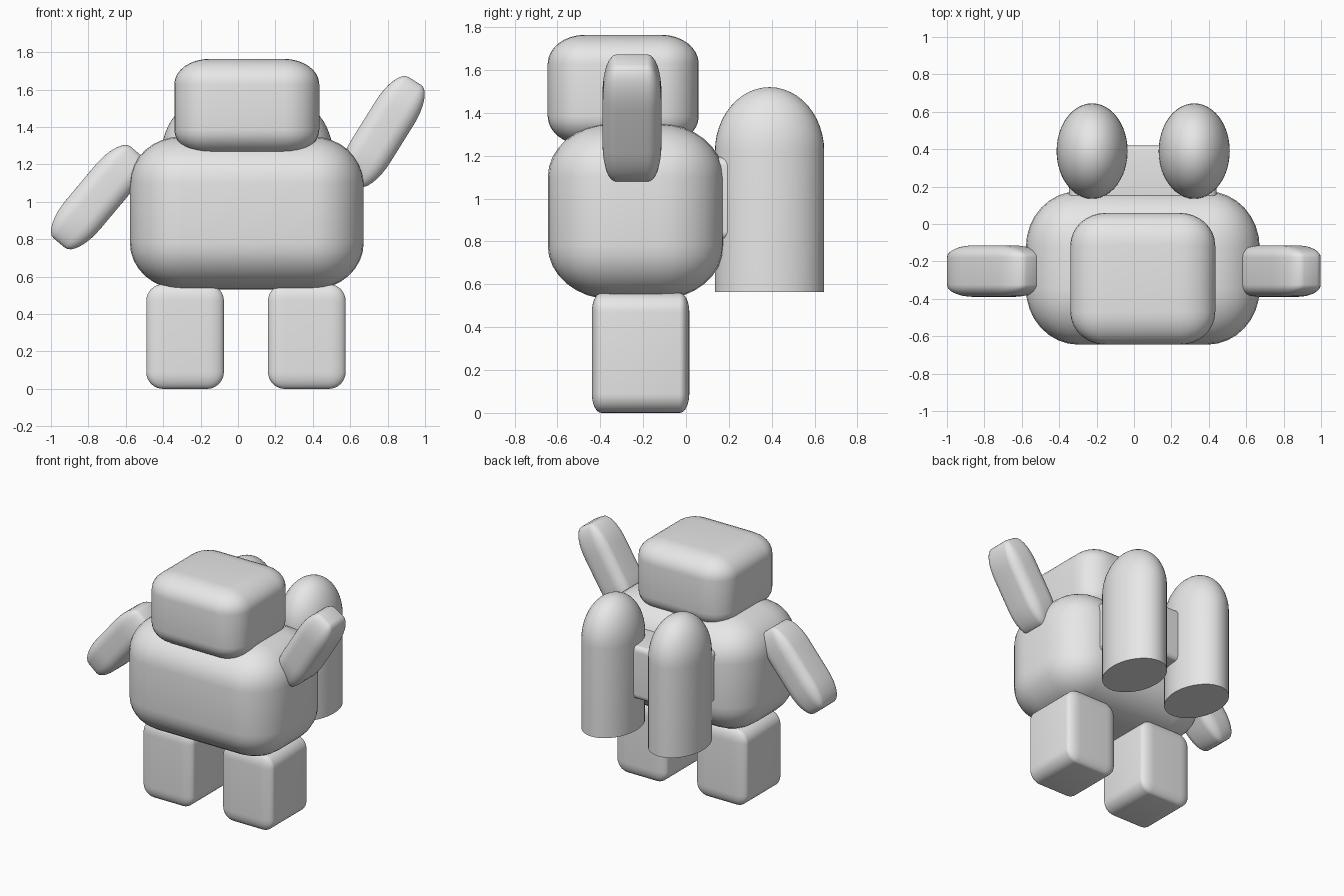
import bpy, bmesh, math
from mathutils import Matrix, Vector

if "Cube" in bpy.data.objects:
    bpy.data.objects.remove(bpy.data.objects["Cube"], do_unlink=True)

grey = bpy.data.materials.new("plain grey")
grey.use_nodes = True
grey.diffuse_color = (0.8, 0.8, 0.8, 1)
grey.node_tree.nodes["Principled BSDF"].inputs["Base Color"].default_value = (0.8, 0.8, 0.8, 1)


def finish(name, bm, location, tilt=0):
    """Turn a bmesh into a smooth-shaded grey object."""
    bmesh.ops.recalc_face_normals(bm, faces=bm.faces)
    mesh = bpy.data.meshes.new(name)
    bm.to_mesh(mesh)
    bm.free()
    mesh.materials.append(grey)
    obj = bpy.data.objects.new(name, mesh)
    bpy.context.collection.objects.link(obj)
    obj.location = location
    obj.rotation_euler.y = tilt
    bpy.ops.object.select_all(action="DESELECT")
    obj.select_set(True)
    bpy.context.view_layer.objects.active = obj
    bpy.ops.object.shade_smooth_by_angle(angle=math.radians(40))
    return obj


def rounded_box(name, centre, size, radii, tilt=0):
    """Box whose corners are ellipsoids with a radius for each axis."""
    bm = bmesh.new()
    bmesh.ops.create_cube(bm, size=1)
    unit = [s / r for s, r in zip(size, radii)]
    bmesh.ops.scale(bm, vec=Vector(unit), verts=bm.verts)
    bmesh.ops.bevel(bm, geom=bm.edges[:], offset=1, offset_type="OFFSET",
                    segments=8, profile=0.5, affect="EDGES", clamp_overlap=True)
    bmesh.ops.scale(bm, vec=Vector(radii), verts=bm.verts)
    return finish(name, bm, centre, tilt)


def tank(name, x):
    """Flat-bottomed oval cylinder with a domed top, spun from a profile."""
    straight, dome, steps = 0.655, 0.30, 12
    profile = [(0, 0), (1, 0), (1, straight)]
    for i in range(1, steps + 1):
        a = math.pi / 2 * i / steps
        profile.append((math.cos(a), straight + dome * math.sin(a)))
    bm = bmesh.new()
    verts = [bm.verts.new((r, 0, z)) for r, z in profile]
    edges = [bm.edges.new(pair) for pair in zip(verts, verts[1:])]
    bmesh.ops.spin(bm, geom=verts + edges, cent=(0, 0, 0), axis=(0, 0, 1),
                   angle=math.tau, steps=48, use_duplicate=False)
    bmesh.ops.remove_doubles(bm, verts=bm.verts, dist=0.0005)
    bmesh.ops.scale(bm, vec=Vector((0.19, 0.255, 1)), verts=bm.verts)
    return finish(name, bm, (x, 0.39, 0.565))


# Trunk and head
rounded_box("body", (0.047, -0.235, 0.94), (1.25, 0.82, 0.82), (0.28, 0.30, 0.25))
rounded_box("head", (0.047, -0.293, 1.507), (0.775, 0.705, 0.515), (0.19, 0.175, 0.135))

# Legs
for side, x in (("left", 0.368), ("right", -0.283)):
    rounded_box(side + "_leg", (x, -0.212, 0.28), (0.415, 0.455, 0.56), (0.09, 0.045, 0.09))

# Arms: left one raised, right one lowered
for side, x, z, lift in (("left", 0.775, 1.375, 58), ("right", -0.75, 1.025, 50)):
    rounded_box(side + "_arm", (x, -0.252, z), (0.64, 0.275, 0.24),
                (0.2, 0.065, 0.08), -math.radians(lift))

# Backpack: two tanks joined by a block
tank("left_tank", 0.322)
tank("right_tank", -0.224)
rounded_box("tank_connector", (0.047, 0.25, 1.0), (0.79, 0.34, 0.39), (0.05, 0.03, 0.04))
